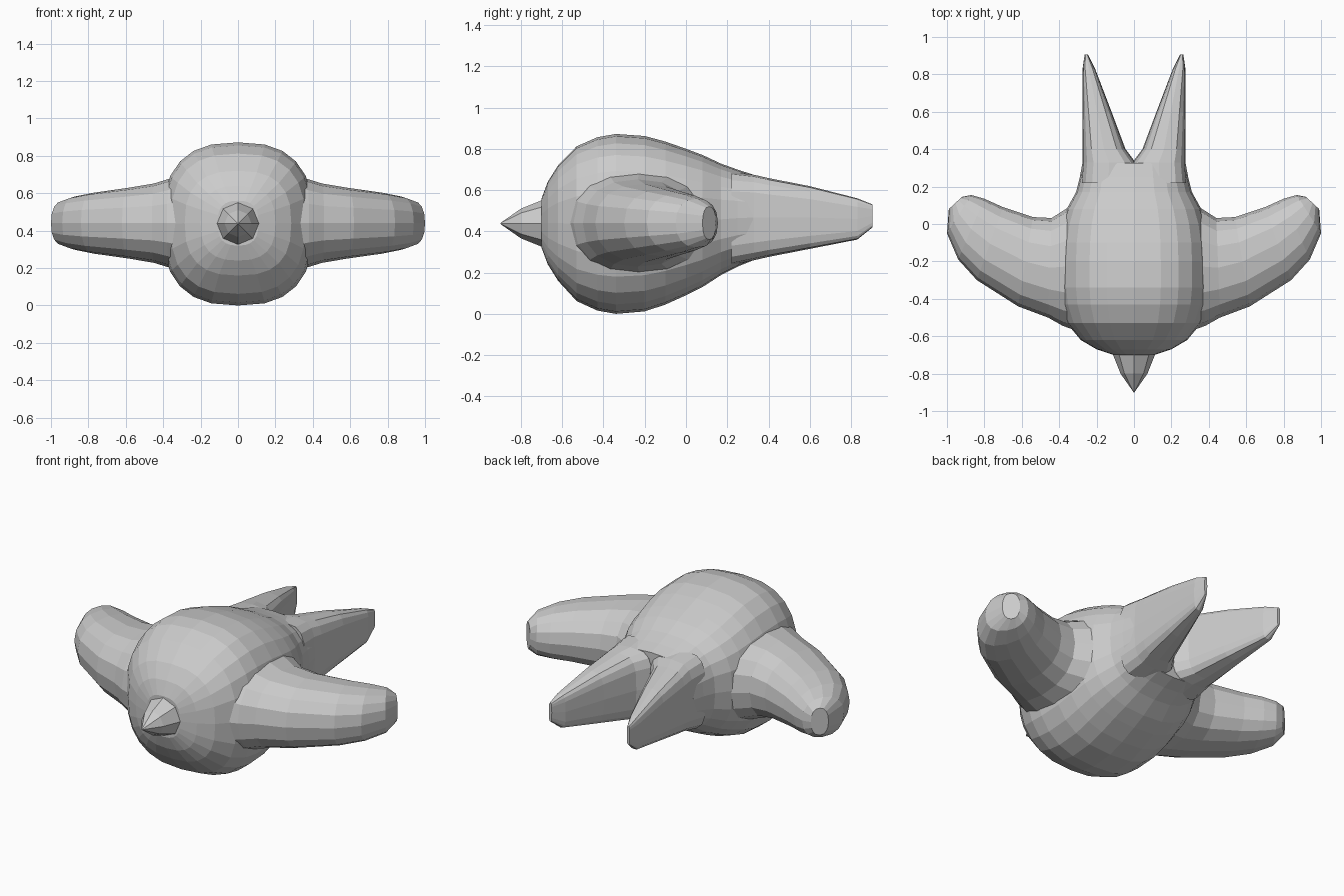
import bpy, bmesh
from math import cos, sin, pi, copysign
from mathutils import Vector

if "Cube" in bpy.data.objects:
    bpy.data.objects.remove(bpy.data.objects["Cube"])


def finish(name, bm):
    bmesh.ops.recalc_face_normals(bm, faces=bm.faces[:])
    me = bpy.data.meshes.new(name)
    bm.to_mesh(me)
    bm.free()
    ob = bpy.data.objects.new(name, me)
    bpy.context.collection.objects.link(ob)
    return ob


def loft(name, sections, sides, n, mirror=1):
    """Skin rounded-square sections given as (edge a, edge b, centre z, half height)."""
    bm = bmesh.new()
    rings = []
    for (ax, ay), (bx, by), z, h in sections:
        a, b = Vector((ax, ay, z)), Vector((bx, by, z))
        mid, half = (a + b) / 2, (b - a) / 2
        ring = []
        for i in range(sides):
            t = 2 * pi * i / sides
            c, s = (copysign(abs(v) ** (2 / n), v) for v in (cos(t), sin(t)))
            p = mid + half * c + Vector((0, 0, h * s))
            p.x *= mirror
            ring.append(bm.verts.new(p))
        rings.append(ring)
    for r, q in zip(rings, rings[1:]):
        for i in range(sides):
            j = (i + 1) % sides
            bm.faces.new((r[i], r[j], q[j], q[i]))
    bm.faces.new(rings[0])
    bm.faces.new(rings[-1])
    return finish(name, bm)


# Plump body: y, half width, centre z, half height
body_profile = [(-0.70, .11, .44, .12), (-0.67, .20, .44, .20), (-0.62, .285, .44, .28),
                (-0.53, .36, .437, .375), (-0.43, .395, .436, .42), (-0.34, .405, .436, .436),
                (-0.2, .405, .437, .425), (-0.1, .40, .44, .395), (0, .385, .445, .355),
                (0.08, .36, .45, .32), (0.17, .31, .458, .27), (0.25, .29, .464, .235),
                (0.325, .276, .467, .208)]
body = loft("bird", [((-w, y), (w, y), z, h) for y, w, z, h in body_profile], 24, 2.6)

# Swept wings: leading edge, trailing edge, half height
wing = [((.25, -.59), (.22, .24), .30), ((.38, -.545), (.35, .09), .238),
        ((.46, -.50), (.44, .032), .212), ((.62, -.44), (.54, .037), .19),
        ((.84, -.30), (.70, .09), .163), ((.94, -.19), (.80, .135), .143),
        ((1.0, -.05), (.87, .155), .118), ((.99, .08), (.92, .145), .08)]
wing = [(a, b, .44, h) for a, b, h in wing]

# Forked tail prongs: y, inner x, outer x, centre z, half height
prong = [(.22, -.012, .285, .462, .225), (.33, -.008, .275, .467, .207),
         (.40, .045, .275, .467, .191), (.6, .12, .275, .467, .152),
         (.83, .208, .275, .46, .10), (.905, .246, .264, .475, .055)]
prong = [((a, y), (b, y), z, h) for y, a, b, z, h in prong]

parts = []
for side, m in (("right", 1), ("left", -1)):
    parts.append(loft(side + "_wing", wing, 16, 2.3, m))
    parts.append(loft(side + "_tail", prong, 16, 3.6, m))

# Beak: faceted cone with a bend
beak = [(-.66, .125), (-.70, .112), (-.80, .072), (-.90, .002)]
parts.append(loft("beak", [((-r, y), (r, y), .438, r) for y, r in beak], 8, 2))

# Fuse everything into one faceted figure
for p in parts:
    mod = body.modifiers.new(p.name, 'BOOLEAN')
    mod.operation = 'UNION'
    mod.solver = 'EXACT'
    mod.object = p
bpy.context.view_layer.update()
fused = bpy.data.meshes.new_from_object(body.evaluated_get(bpy.context.evaluated_depsgraph_get()))
body.modifiers.clear()
body.data = fused
for p in parts:
    bpy.data.objects.remove(p)
